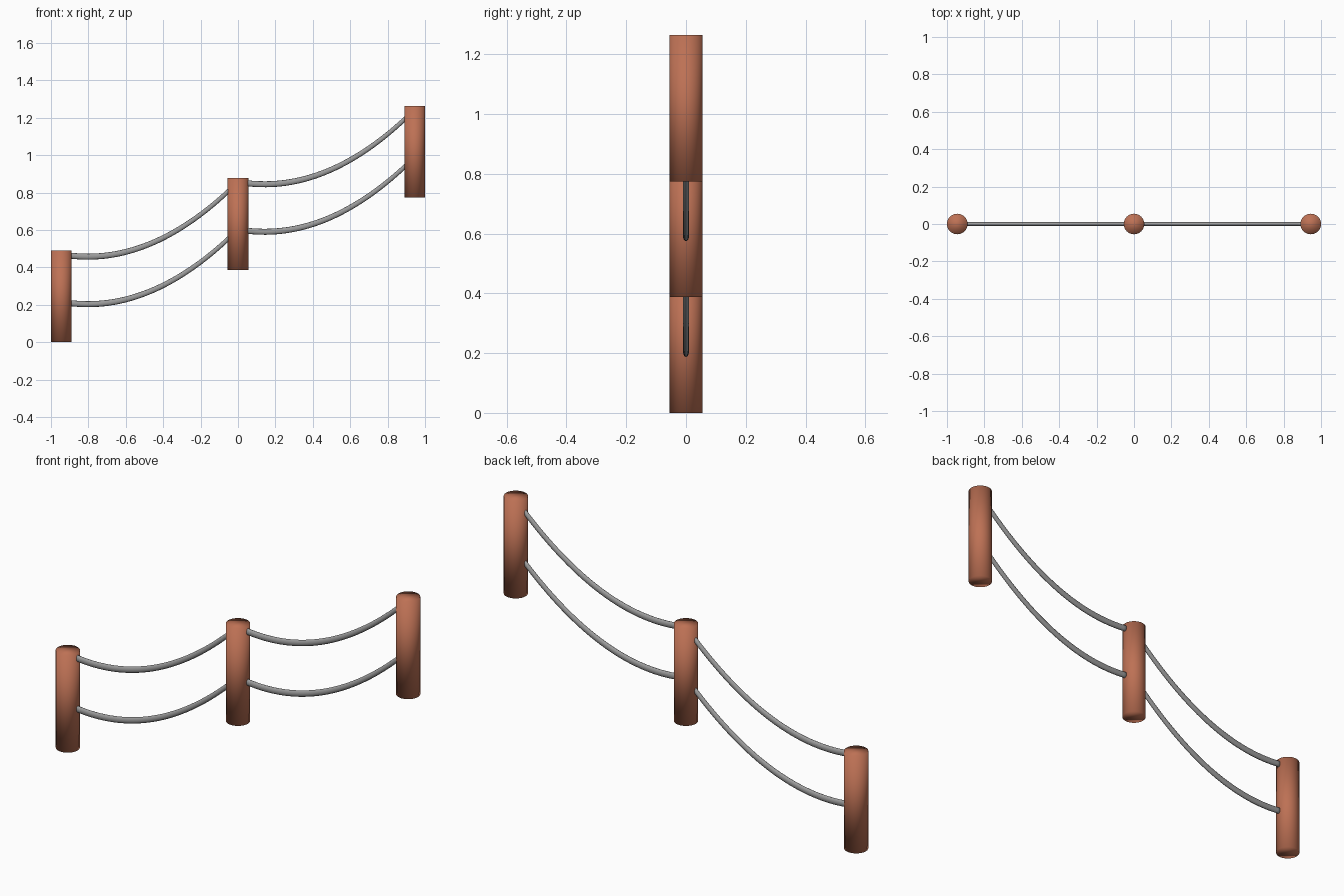
import bpy, bmesh, math

if "Cube" in bpy.data.objects:
    bpy.data.objects.remove(bpy.data.objects["Cube"])

SPACING, RISE = 0.945, 0.387      # step from post to post
POST_R, POST_H = 0.055, 0.49
SAG = 0.554                       # parabola strength of a hanging rope
ROPE_Y, ROPE_Z = 0.010, 0.016     # rope half width and half height


def material(name, color):
    mat = bpy.data.materials.new(name)
    mat.diffuse_color = (*color, 1)
    mat.use_nodes = True
    mat.node_tree.nodes["Principled BSDF"].inputs["Base Color"].default_value = mat.diffuse_color
    return mat


wood = material("reddish wood", (0.51, 0.165, 0.09))
grey = material("grey rope", (0.33, 0.33, 0.33))


def add_object(name, bm, mat):
    bmesh.ops.recalc_face_normals(bm, faces=bm.faces)
    for face in bm.faces:
        face.smooth = True
    mesh = bpy.data.meshes.new(name)
    bm.to_mesh(mesh)
    bm.free()
    mesh.materials.append(mat)
    obj = bpy.data.objects.new(name, mesh)
    bpy.context.collection.objects.link(obj)
    return obj


def add_post(name, x, base):
    bm = bmesh.new()
    bmesh.ops.create_cone(bm, cap_ends=True, segments=32,
                          radius1=POST_R, radius2=POST_R, depth=POST_H)
    add_object(name, bm, wood).location = (x, 0, base + POST_H / 2)


def add_rope(name, x, z, steps=32, sides=12):
    # Oval rings swept along a sagging parabola, ends buried in the posts
    bm = bmesh.new()
    rings = []
    for i in range(steps + 1):
        t = 0.045 + 0.91 * i / steps
        cz = z + RISE * t - SAG * t * (1 - t)
        angles = [math.tau * k / sides for k in range(sides)]
        rings.append([bm.verts.new((x + SPACING * t, ROPE_Y * math.cos(a),
                                    cz + ROPE_Z * math.sin(a))) for a in angles])
    for r0, r1 in zip(rings, rings[1:]):
        for k in range(sides):
            n = (k + 1) % sides
            bm.faces.new((r0[k], r0[n], r1[n], r1[k]))
    bm.faces.new(rings[0])
    bm.faces.new(rings[-1])
    add_object(name, bm, grey)


# Three posts climbing to the right
for i, side in enumerate(("left", "middle", "right")):
    add_post(side + "_post", (i - 1) * SPACING, i * RISE)

# Two hanging ropes in each span
for i, side in enumerate(("left", "right")):
    for level, z in (("lower", 0.216), ("upper", 0.470)):
        add_rope(f"{side}_{level}_rope", (i - 1) * SPACING, z + i * RISE)
